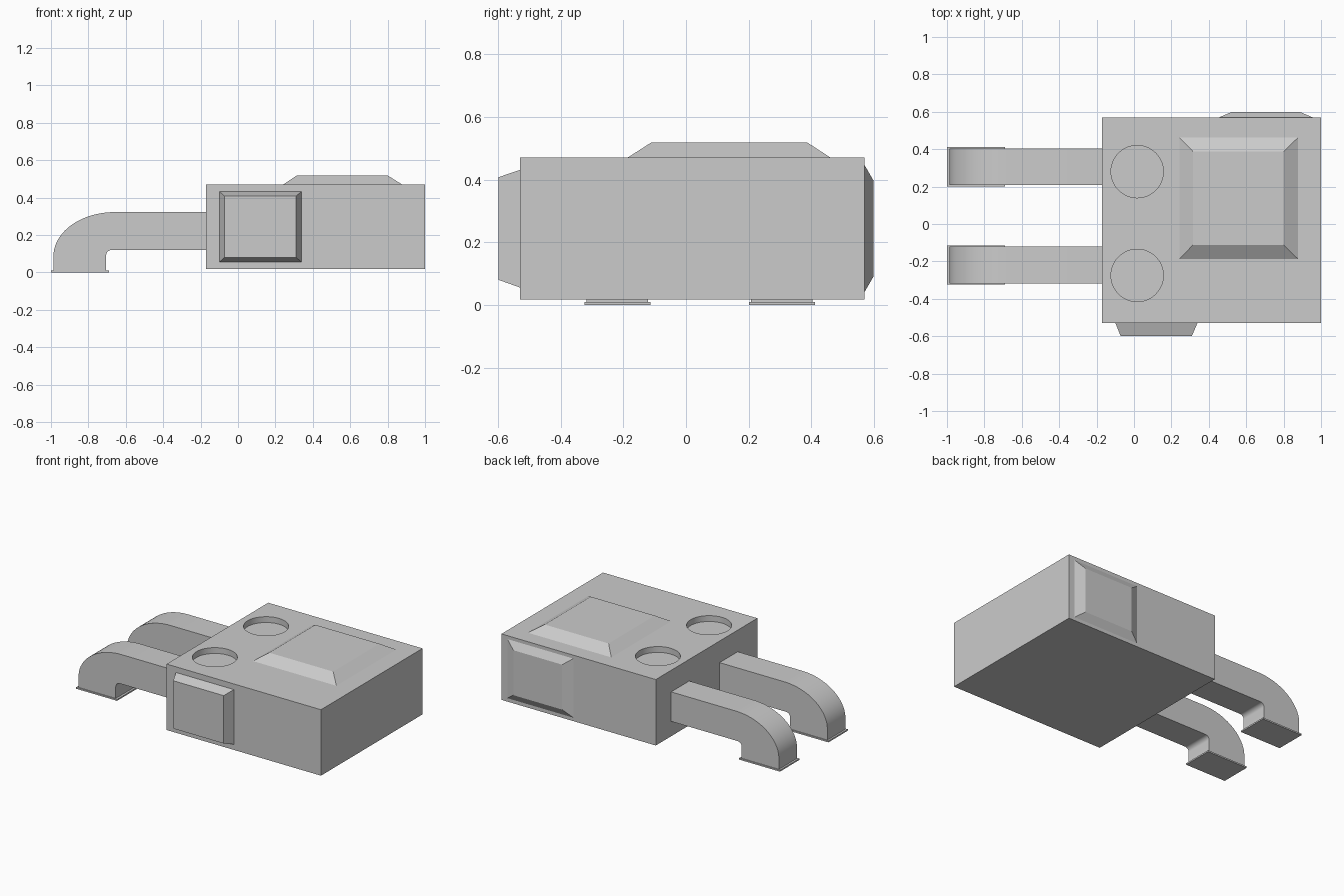
import bpy, bmesh, math
from mathutils import Vector

if "Cube" in bpy.data.objects:
    bpy.data.objects.remove(bpy.data.objects["Cube"])


def make_object(name, bm):
    bmesh.ops.recalc_face_normals(bm, faces=bm.faces[:])
    mesh = bpy.data.meshes.new(name)
    bm.to_mesh(mesh)
    bm.free()
    obj = bpy.data.objects.new(name, mesh)
    bpy.context.collection.objects.link(obj)
    return obj


def loft(name, start, end):
    """Closed solid between two matching loops of points."""
    bm = bmesh.new()
    a = [bm.verts.new(p) for p in start]
    b = [bm.verts.new(p) for p in end]
    n = len(a)
    bm.faces.new(a)
    bm.faces.new(b)
    for i in range(n):
        j = (i + 1) % n
        bm.faces.new((a[i], a[j], b[j], b[i]))
    return make_object(name, bm)


def rect(axis, level, u0, u1, v0, v1):
    """Rectangle perpendicular to axis (1 = y, 2 = z) at the given level."""
    pts = [(u0, v0), (u1, v0), (u1, v1), (u0, v1)]
    return [(u, level, v) if axis == 1 else (u, v, level) for u, v in pts]


def arc(cx, cz, rx, rz, a0, a1, n):
    angles = [math.radians(a0 + (a1 - a0) * i / n) for i in range(n + 1)]
    return [(cx + rx * math.cos(a), cz + rz * math.sin(a)) for a in angles]


# Main housing
BACK, FRONT, TOP = 0.57, -0.53, 0.47
housing = loft("housing", rect(2, 0.018, -0.17, 1.0, FRONT, BACK),
               rect(2, TOP, -0.17, 1.0, FRONT, BACK))

# Two shallow round recesses in the top
for y in (0.28, -0.275):
    bpy.ops.mesh.primitive_cylinder_add(vertices=48, radius=0.14, depth=0.2,
                                        location=(0.017, y, TOP - 0.04 + 0.1))
    cutter = bpy.context.object
    cutter.name = "recess_cutter"
    cutter.hide_render = True
    mod = housing.modifiers.new("recess", 'BOOLEAN')
    mod.operation = 'DIFFERENCE'
    mod.solver = 'EXACT'
    mod.object = cutter
    bpy.context.view_layer.objects.active = housing
    bpy.ops.object.modifier_apply(modifier=mod.name)
    bpy.data.objects.remove(cutter, do_unlink=True)

# Raised bevelled panels: top, front and back
loft("top_panel", rect(2, TOP - 0.002, 0.24, 0.88, -0.19, 0.465),
     rect(2, 0.518, 0.315, 0.80, -0.112, 0.388))
loft("front_panel", rect(1, FRONT + 0.002, -0.10, 0.34, 0.055, 0.432),
     rect(1, -0.598, -0.072, 0.31, 0.08, 0.408))
loft("back_panel", rect(1, BACK - 0.002, 0.45, 0.96, 0.038, 0.45),
     rect(1, 0.598, 0.52, 0.89, 0.09, 0.398))

# Rectangular ducts bending down to the floor, each with a foot flange
profile = [(-0.165, 0.12)]
profile += arc(-0.675, 0.09, 0.03, 0.03, 90, 180, 8)
profile += [(-0.705, 0.008), (-0.987, 0.008)]
profile += arc(-0.66, 0.085, 0.327, 0.237, 180, 90, 20)
profile += [(-0.165, 0.322)]

for side, yc in (("back", 0.306), ("front", -0.219)):
    duct = loft(side + "_duct", [(x, yc - 0.098, z) for x, z in profile],
                [(x, yc + 0.098, z) for x, z in profile])
    loft(side + "_duct_flange", rect(2, 0.0, -1.0, -0.69, yc - 0.105, yc + 0.105),
         rect(2, 0.01, -1.0, -0.69, yc - 0.105, yc + 0.105))
    duct.select_set(True)

# Smooth only the rounded surfaces
bpy.ops.object.select_all(action='DESELECT')
for obj in bpy.data.objects:
    if obj.name.endswith("_duct") or obj.name == "housing":
        obj.select_set(True)
        bpy.context.view_layer.objects.active = obj
bpy.ops.object.shade_smooth_by_angle(angle=math.radians(25))
